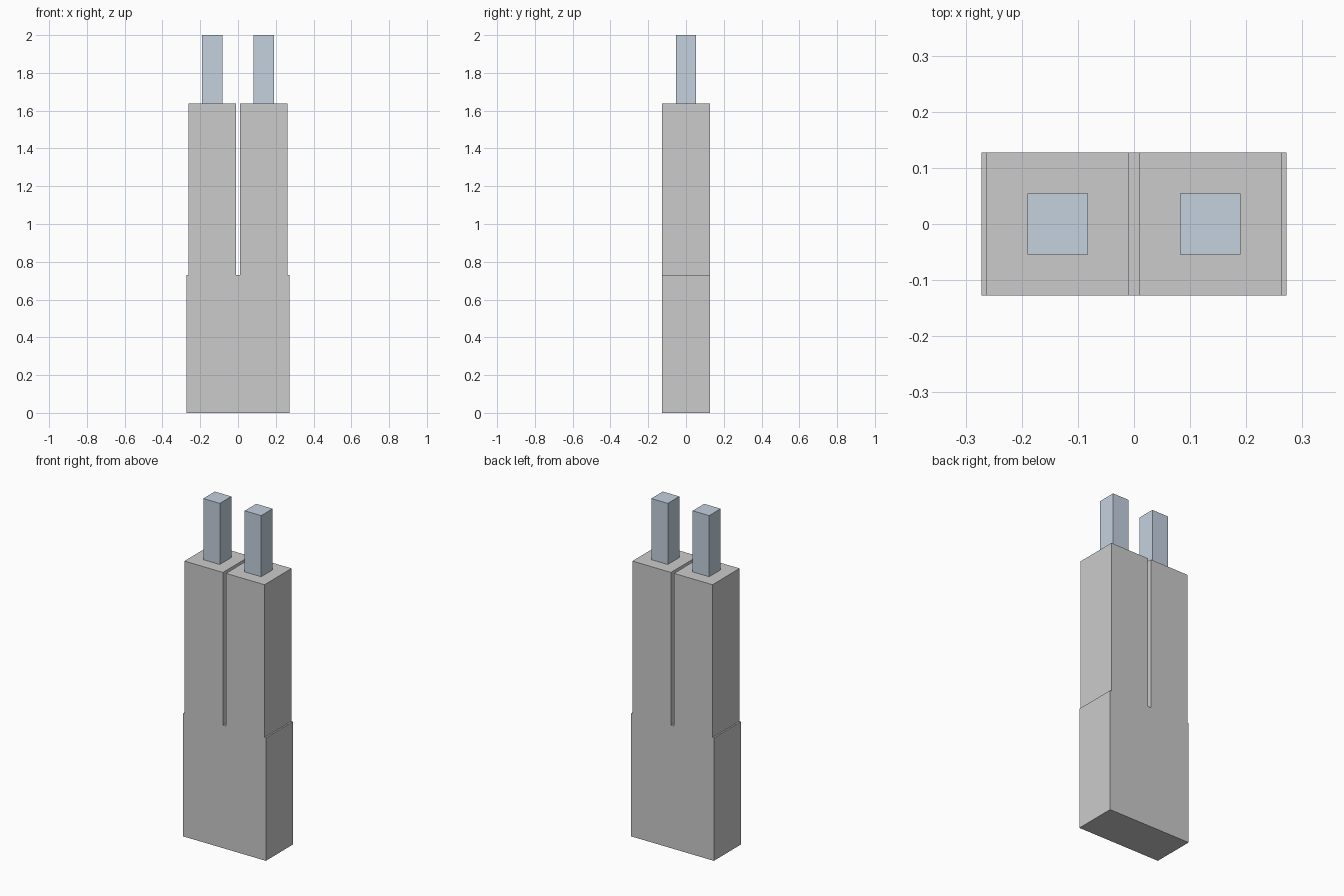
import bpy, bmesh

if "Cube" in bpy.data.objects:
    bpy.data.objects.remove(bpy.data.objects["Cube"])

HALF_DEPTH = 0.127
SHOULDER_Z, TOP_Z, PIN_TOP_Z = 0.73, 1.637, 2.0


def extruded(name, profile, half_depth):
    """Extrude a closed x-z profile symmetrically along y."""
    bm = bmesh.new()
    face = bm.faces.new([bm.verts.new((x, -half_depth, z)) for x, z in profile])
    ext = bmesh.ops.extrude_face_region(bm, geom=[face], use_keep_orig=True)
    moved = [v for v in ext["geom"] if isinstance(v, bmesh.types.BMVert)]
    bmesh.ops.translate(bm, verts=moved, vec=(0, 2 * half_depth, 0))
    bmesh.ops.recalc_face_normals(bm, faces=bm.faces)
    mesh = bpy.data.meshes.new(name)
    bm.to_mesh(mesh)
    bm.free()
    obj = bpy.data.objects.new(name, mesh)
    bpy.context.collection.objects.link(obj)
    return obj


# Housing: wide base, stepped shoulders and a central slot between two arms
right_half = [(0.272, 0), (0.272, SHOULDER_Z), (0.263, SHOULDER_Z),
              (0.263, TOP_Z), (0.01, TOP_Z), (0.01, SHOULDER_Z)]
left_half = [(-x, z) for x, z in reversed(right_half)]
extruded("housing", right_half + left_half, HALF_DEPTH)

# Contact pins: one square pin on top of each arm
metal = bpy.data.materials.new("pin_metal")
metal.diffuse_color = (0.55, 0.64, 0.74, 1)
metal.use_nodes = True
metal.node_tree.nodes["Principled BSDF"].inputs["Base Color"].default_value = metal.diffuse_color
for side, cx in (("left", -0.136), ("right", 0.136)):
    x0, x1 = cx - 0.054, cx + 0.054
    pin = extruded(f"contact_pin_{side}",
                   [(x0, TOP_Z), (x1, TOP_Z), (x1, PIN_TOP_Z), (x0, PIN_TOP_Z)], 0.054)
    pin.data.materials.append(metal)
